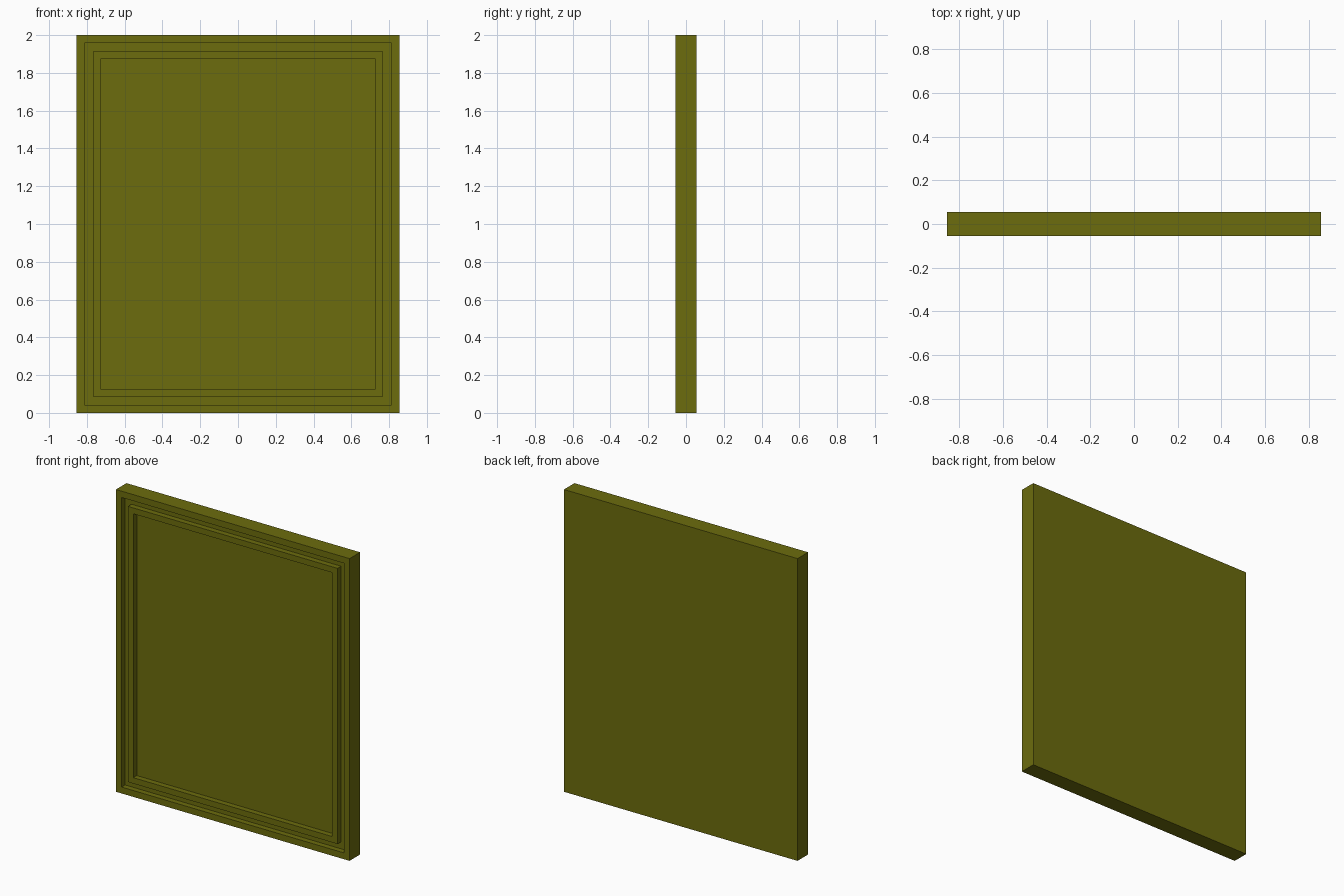
import bpy
import bmesh

default = bpy.data.objects.get("Cube")
if default:
    bpy.data.objects.remove(default, do_unlink=True)

WIDTH, THICKNESS, HEIGHT = 1.71, 0.11, 2.0
GROOVE = 0.037

# Olive paint
olive = bpy.data.materials.new("olive")
olive.use_nodes = True
colour = (0.15, 0.15, 0.004, 1)
olive.diffuse_color = colour
olive.node_tree.nodes["Principled BSDF"].inputs["Base Color"].default_value = colour

# Solid slab standing on the ground
bm = bmesh.new()
bmesh.ops.create_cube(bm, size=1)
bmesh.ops.scale(bm, vec=(WIDTH, THICKNESS, HEIGHT), verts=bm.verts)
bmesh.ops.translate(bm, vec=(0, 0, HEIGHT / 2), verts=bm.verts)
bm.normal_update()
front = min(bm.faces, key=lambda f: f.calc_center_median().y)

# Rim, sunken groove, raised moulding and sunken centre panel
for border, step in ((0.042, GROOVE), (0.046, -GROOVE), (0.039, GROOVE)):
    bmesh.ops.inset_region(bm, faces=[front], thickness=border, use_even_offset=True)
    front = bmesh.ops.extrude_discrete_faces(bm, faces=[front])["faces"][0]
    bmesh.ops.translate(bm, vec=(0, step, 0), verts=front.verts)
    bm.normal_update()

bmesh.ops.recalc_face_normals(bm, faces=bm.faces)
mesh = bpy.data.meshes.new("framed_panel")
bm.to_mesh(mesh)
bm.free()
mesh.materials.append(olive)
panel = bpy.data.objects.new("framed_panel", mesh)
bpy.context.collection.objects.link(panel)
